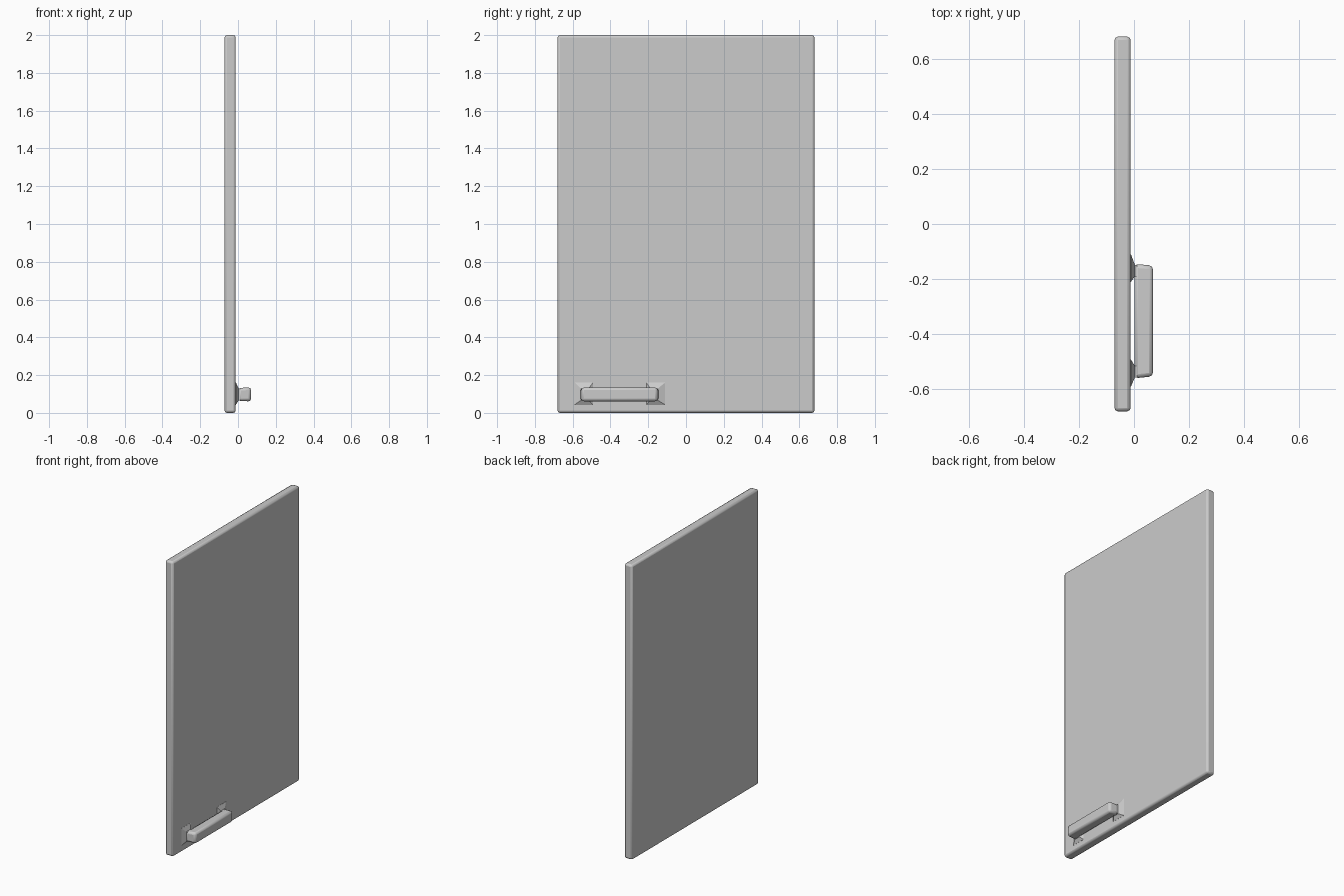
import bpy, bmesh

if "Cube" in bpy.data.objects:
    bpy.data.objects.remove(bpy.data.objects["Cube"])


def loft(name, sections, bevel, segments=2):
    """Stack of rectangles along x: (x, y0, y1, z0, z1), capped and bevelled."""
    bm = bmesh.new()
    rings = [[bm.verts.new(p) for p in ((x, y0, z0), (x, y1, z0), (x, y1, z1), (x, y0, z1))]
             for x, y0, y1, z0, z1 in sections]
    for a, b in zip(rings, rings[1:]):
        for i in range(4):
            j = (i + 1) % 4
            bm.faces.new((a[i], a[j], b[j], b[i]))
    bm.faces.new(rings[0][::-1])
    bm.faces.new(rings[-1])
    bmesh.ops.recalc_face_normals(bm, faces=bm.faces)
    me = bpy.data.meshes.new(name)
    bm.to_mesh(me)
    bm.free()
    ob = bpy.data.objects.new(name, me)
    bpy.context.collection.objects.link(ob)
    if bevel:
        mod = ob.modifiers.new("Bevel", 'BEVEL')
        mod.width = bevel
        mod.segments = segments
        mod.limit_method = 'ANGLE'
    bpy.ops.object.select_all(action='DESELECT')
    ob.select_set(True)
    bpy.context.view_layer.objects.active = ob
    bpy.ops.object.shade_smooth_by_angle()
    return ob


# Door slab with softened edges
loft("door_panel", [(-0.071, -0.68, 0.68, 0, 2), (-0.012, -0.68, 0.68, 0, 2)], 0.013)

# Handle bar, slightly tapered toward its outer face
loft("handle_bar", [(0.001, -0.56, -0.145, 0.063, 0.132),
                    (0.069, -0.553, -0.151, 0.061, 0.135)], 0.014)

# Flared mounts joining the bar to the door
for side, (b0, b1, t0, t1) in {"left": (-0.59, -0.492, -0.557, -0.515),
                               "right": (-0.21, -0.11, -0.19, -0.148)}.items():
    loft("handle_mount_" + side, [(-0.014, b0, b1, 0.043, 0.161),
                                  (-0.011, b0, b1, 0.043, 0.161),
                                  (0.003, t0, t1, 0.066, 0.13),
                                  (0.010, t0, t1, 0.066, 0.13)], 0)
